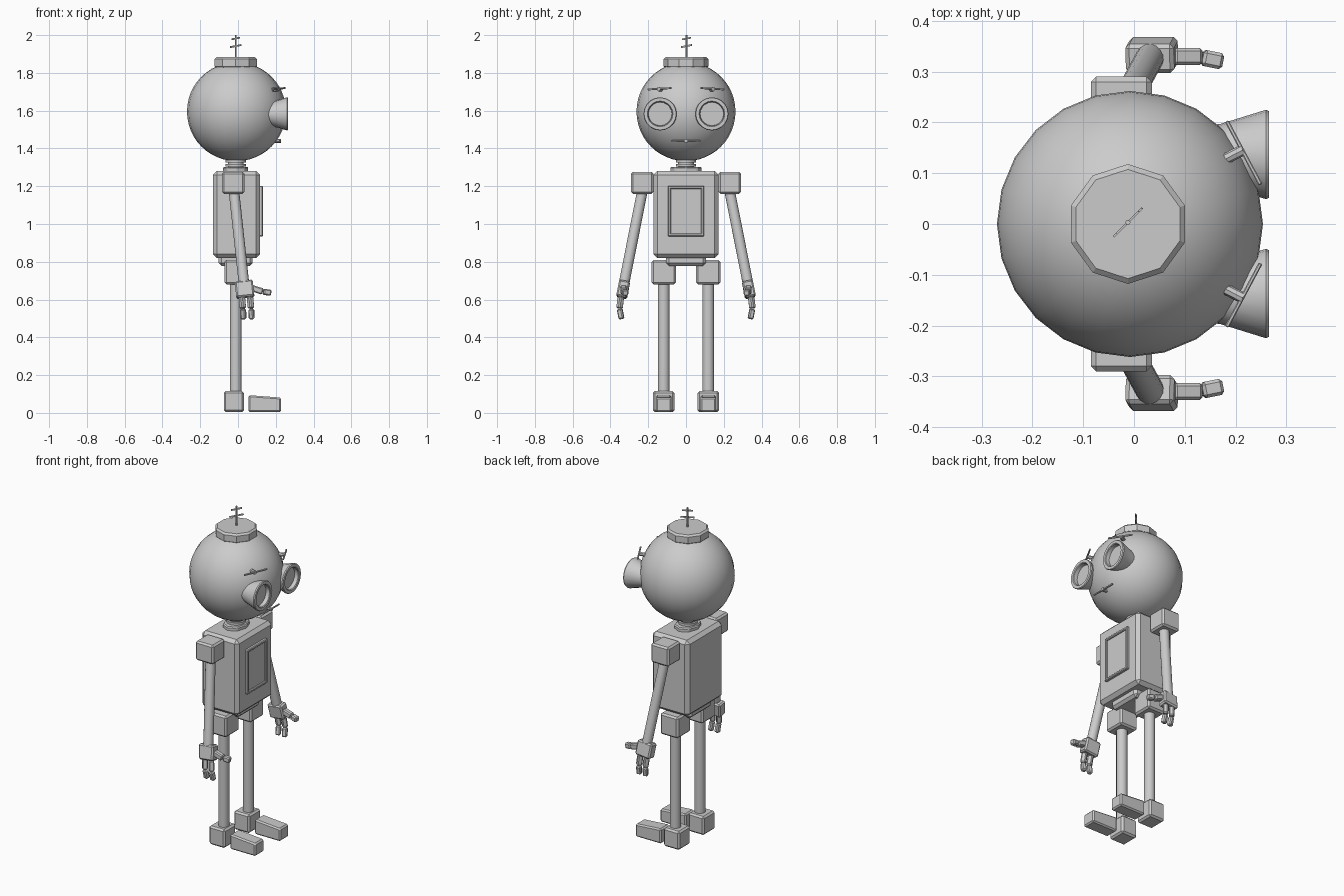
import bpy, math
from mathutils import Vector, Matrix, Euler

if "Cube" in bpy.data.objects:
    bpy.data.objects.remove(bpy.data.objects["Cube"])

grey = bpy.data.materials.new("metal_grey")
grey.diffuse_color = (0.6, 0.6, 0.6, 1)
grey.use_nodes = True
grey.node_tree.nodes["Principled BSDF"].inputs["Base Color"].default_value = grey.diffuse_color


def finish(name, bevel=0.0, smooth=False, segments=1):
    ob = bpy.context.object
    ob.name = name
    ob.data.materials.append(grey)
    if bevel:
        mod = ob.modifiers.new("bevel", 'BEVEL')
        mod.width, mod.segments = bevel, segments
        mod.limit_method, mod.angle_limit = 'ANGLE', math.radians(40)
    if smooth:
        bpy.ops.object.shade_smooth_by_angle(angle=math.radians(35))
    return ob


def box(name, center, size, bevel=0.01, rot=(0, 0, 0)):
    bpy.ops.mesh.primitive_cube_add(size=1)
    ob = finish(name, bevel)
    ob.data.transform(Matrix.Diagonal((*size, 1)))
    ob.location = center
    ob.rotation_euler = [math.radians(a) for a in rot]
    return ob


def rod(name, a, b, r, sides=16, r2=None, bevel=0.0, smooth=True, scale=(1, 1, 1)):
    a, b = Vector(a), Vector(b)
    bpy.ops.mesh.primitive_cone_add(vertices=sides, radius1=r, radius2=r if r2 is None else r2,
                                    depth=(b - a).length)
    ob = finish(name, bevel, smooth)
    ob.location = (a + b) / 2
    ob.rotation_euler = (b - a).to_track_quat('Z', 'Y').to_euler()
    ob.scale = scale
    return ob


def finger(name, a, b, w):
    # box segment running from a to b
    a, b = Vector(a), Vector(b)
    ob = box(name, (a + b) / 2, (w, w, (b - a).length), 0.006)
    ob.rotation_euler = (b - a).to_track_quat('Z', 'Y').to_euler()
    return ob


def revolve_x(name, profile, center, sides=20):
    # closed-end surface turned around the x direction, profile of (x, radius)
    verts, faces = [], []
    for x, r in profile:
        for i in range(sides):
            t = 2 * math.pi * i / sides
            verts.append((x, r * math.cos(t), r * math.sin(t)))
    for k in range(len(profile) - 1):
        for i in range(sides):
            j = (i + 1) % sides
            faces.append((k * sides + i, k * sides + j, (k + 1) * sides + j, (k + 1) * sides + i))
    faces.append(tuple(reversed(range(sides))))
    faces.append(tuple(range((len(profile) - 1) * sides, len(profile) * sides)))
    me = bpy.data.meshes.new(name)
    me.from_pydata(verts, [], faces)
    ob = bpy.data.objects.new(name, me)
    bpy.context.collection.objects.link(ob)
    bpy.ops.object.select_all(action='DESELECT')
    bpy.context.view_layer.objects.active = ob
    ob.select_set(True)
    ob.location = center
    return finish(name, smooth=True)


CX = -0.012   # body axis

# Head and cap
bpy.ops.mesh.primitive_uv_sphere_add(segments=24, ring_count=24, radius=0.262,
                                     location=(-0.008, 0, 1.595))
finish("head", smooth=True)
cap = rod("head_cap", (CX, 0, 1.825), (CX, 0, 1.883), 0.118, 10, bevel=0.01, smooth=False)
cap.rotation_euler = (0, 0, 0)

# Antenna: thin mast with two flat cross bars
rod("antenna_mast", (CX, 0.003, 1.87), (CX, 0.003, 2.0), 0.005, 8)
for z, length in ((1.982, 0.062), (1.942, 0.08)):
    box("antenna_bar", (CX, 0.003, z), (length, 0.004, 0.009), 0, (0, -8, 45))

# Neck
rod("neck", (CX, 0, 1.29), (CX, 0, 1.36), 0.042, 16)
for z in (1.304, 1.326):
    rod("neck_ring", (CX, 0, z), (CX, 0, z + 0.014), 0.054, 16)
rod("neck_base", (CX, 0, 1.27), (CX, 0, 1.302), 0.085, 8, bevel=0.006, smooth=False,
    scale=(0.8, 1, 1))

# Torso with framed chest panel
box("torso", (-0.008, 0, 1.05), (0.248, 0.344, 0.46), 0.02)
box("chest_panel", (0.116, 0, 1.068), (0.014, 0.165, 0.24), 0)
for s in (-1, 1):
    box("panel_frame_side", (0.121, s * 0.088, 1.068), (0.022, 0.016, 0.268), 0.004)
    box("panel_frame_rail", (0.121, 0, 1.068 + s * 0.126), (0.022, 0.19, 0.016), 0.004)
box("pelvis", (CX, 0, 0.808), (0.18, 0.21, 0.06), 0.015)

# Mouth
box("mouth", (0.221, 0, 1.44), (0.008, 0.16, 0.009), 0.002)
rod("mouth_peg", (0.19, 0, 1.44), (0.228, 0, 1.44), 0.01, 8)

for s in (-1, 1):
    # Eye: flared tube with recessed lens
    revolve_x("eye", [(0.12, 0.055), (0.17, 0.06), (0.26, 0.088), (0.266, 0.085),
                      (0.266, 0.068), (0.262, 0.064), (0.24, 0.062)], (0, s * 0.137, 1.583))
    # Eyebrow
    box("eyebrow", (0.216, s * 0.14, 1.716), (0.008, 0.142, 0.01), 0.002, (s * -3, 0, s * 28))
    rod("eyebrow_peg", (0.18, s * 0.128, 1.71), (0.215, s * 0.146, 1.714), 0.011, 8)

    # Arm
    box("shoulder", (-0.025, s * 0.231, 1.218), (0.12, 0.118, 0.116))
    rod("arm", (-0.022, s * 0.23, 1.18), (0.032, s * 0.329, 0.68), 0.028, 16)
    box("hand", (0.035, s * 0.333, 0.654), (0.096, 0.058, 0.088), 0.008, (s * 11, -6, 0))
    # Two fingers and a thumb, each with two segments
    for x in (0.02, 0.063):
        finger("finger_upper", (x, s * 0.345, 0.615), (x + 0.006, s * 0.352, 0.553), 0.03)
        finger("finger_tip", (x + 0.007, s * 0.351, 0.55), (x + 0.01, s * 0.341, 0.497), 0.028)
    finger("thumb_base", (0.075, s * 0.33, 0.66), (0.132, s * 0.33, 0.642), 0.034)
    finger("thumb_tip", (0.134, s * 0.328, 0.642), (0.174, s * 0.32, 0.635), 0.032)

    # Leg
    box("hip", (CX, s * 0.118, 0.745), (0.12, 0.128, 0.128))
    rod("leg", (CX, s * 0.118, 0.1), (CX, s * 0.118, 0.7), 0.031, 16)
    box("ankle", (-0.022, s * 0.118, 0.06), (0.106, 0.112, 0.112))
    # Toe block slopes down towards its tip
    toe = box("toe", (0.142, s * 0.118, 0.049), (0.172, 0.084, 0.09), 0.008)
    for v in toe.data.vertices:
        if v.co.x > 0 and v.co.z > 0:
            v.co.z -= 0.013
